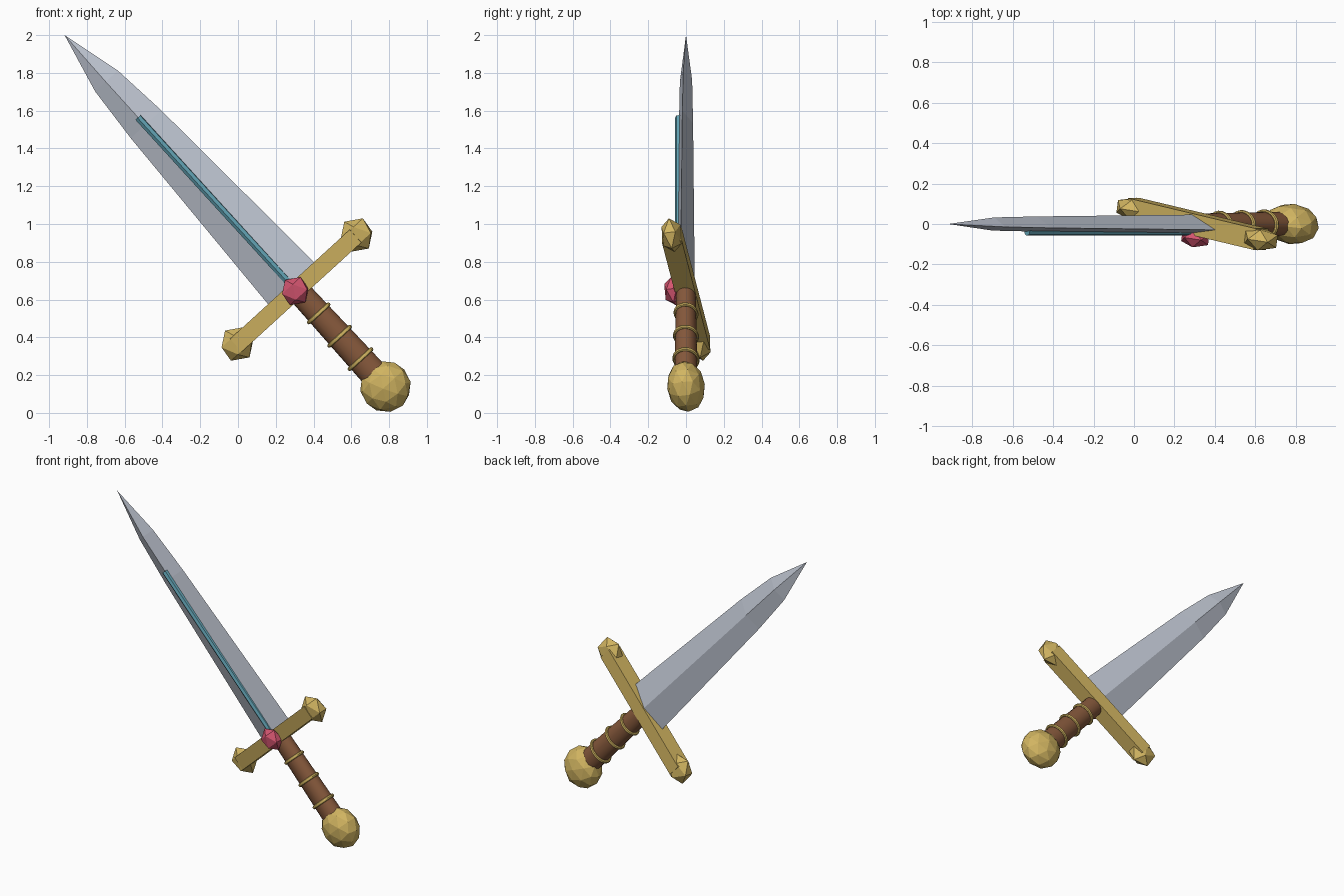
import bpy, bmesh, math
from mathutils import Matrix, Vector

if "Cube" in bpy.data.objects:
    bpy.data.objects.remove(bpy.data.objects["Cube"])

# Sword frame: local z runs to the blade tip, local x along the guard, local -y is the front
ang, tilt = math.radians(42.4), math.radians(10)
FRAME = (Matrix.Translation((0.312, 0, 0.653))
         @ Matrix.Rotation(-ang, 4, 'Y') @ Matrix.Rotation(-tilt, 4, 'Z'))


def material(name, color):
    m = bpy.data.materials.new(name)
    m.diffuse_color = (*color, 1)
    m.use_nodes = True
    m.node_tree.nodes["Principled BSDF"].inputs["Base Color"].default_value = m.diffuse_color
    return m


STEEL = material("steel", (0.53, 0.57, 0.65))
GOLD = material("gold", (0.64, 0.46, 0.12))
LEATHER = material("brown_leather", (0.24, 0.10, 0.045))
RUBY = material("red_gem", (0.65, 0.09, 0.16))
TEAL = material("teal_inlay", (0.12, 0.36, 0.45))


def finish(bm, name, mat, smooth=False):
    bmesh.ops.recalc_face_normals(bm, faces=bm.faces)
    me = bpy.data.meshes.new(name)
    bm.to_mesh(me)
    bm.free()
    me.materials.append(mat)
    ob = bpy.data.objects.new(name, me)
    ob.matrix_world = FRAME
    bpy.context.collection.objects.link(ob)
    if smooth:
        bpy.ops.object.select_all(action='DESELECT')
        ob.select_set(True)
        bpy.context.view_layer.objects.active = ob
        bpy.ops.object.shade_smooth_by_angle(angle=math.radians(40))
    return ob


def place(loc, scale):
    return Matrix.Translation(loc) @ Matrix.Diagonal((*scale, 1))


def ball(name, loc, scale, subdiv, mat):
    bm = bmesh.new()
    bmesh.ops.create_icosphere(bm, subdivisions=subdiv, radius=1, matrix=place(loc, scale))
    finish(bm, name, mat)


def rod(name, loc, r_low, r_high, length, sides, flat, mat, smooth):
    bm = bmesh.new()
    bmesh.ops.create_cone(bm, cap_ends=True, segments=sides, radius1=r_low,
                          radius2=r_high, depth=length, matrix=place(loc, (1, flat, 1)))
    finish(bm, name, mat, smooth)


def ring(name, z, major, minor, flat, mat, n=20, k=8):
    bm = bmesh.new()
    grid = []
    for i in range(n):
        a = math.tau * i / n
        row = []
        for j in range(k):
            b = math.tau * j / k
            r = major + minor * math.cos(b)
            row.append(bm.verts.new((r * math.cos(a), flat * r * math.sin(a),
                                     z + minor * math.sin(b))))
        grid.append(row)
    for i in range(n):
        for j in range(k):
            p, q = grid[i], grid[(i + 1) % n]
            bm.faces.new((p[j], q[j], q[(j + 1) % k], p[(j + 1) % k]))
    finish(bm, name, mat, True)


# Blade: diamond sections (height, half width, half thickness) closing to a tip
bm = bmesh.new()
loops = []
for z, w, t in [(0.036, 0.168, 0.047), (1.185, 0.111, 0.038), (1.495, 0.083, 0.033)]:
    loops.append([bm.verts.new(c) for c in [(w, 0, z), (0, t, z), (-w, 0, z), (0, -t, z)]])
tip = bm.verts.new((0, 0, 1.825))
bm.faces.new(loops[0])
for i in range(4):
    j = (i + 1) % 4
    for a, b in zip(loops, loops[1:]):
        bm.faces.new((a[i], a[j], b[j], b[i]))
    bm.faces.new((loops[-1][i], loops[-1][j], tip))
finish(bm, "blade", STEEL)

# Inlay rod along the front ridge
rod("blade_inlay", (0, -0.039, 0.645), 0.02, 0.02, 1.19, 6, 1, TEAL, False)

# Crossguard with faceted ends
bm = bmesh.new()
bmesh.ops.create_cube(bm, size=1, matrix=place((0, 0, 0), (0.87, 0.106, 0.092)))
finish(bm, "crossguard", GOLD)
for side, label in ((-1, "left"), (1, "right")):
    ball("guard_end_" + label, (side * 0.434, 0, 0), (0.096, 0.06, 0.096), 1, GOLD)

# Centre gem
ball("guard_gem", (0, -0.068, 0), (0.08, 0.053, 0.08), 1, RUBY)

# Grip with three rings
rod("grip", (0, 0, -0.31), 0.076, 0.065, 0.60, 16, 0.8, LEATHER, True)
for i in range(3):
    ring("grip_ring_%d" % (i + 1), -0.171 - 0.164 * i, 0.071 + 0.004 * i, 0.011, 0.8, GOLD)

# Pommel
ball("pommel", (0, 0, -0.695), (0.137, 0.101, 0.137), 2, GOLD)
